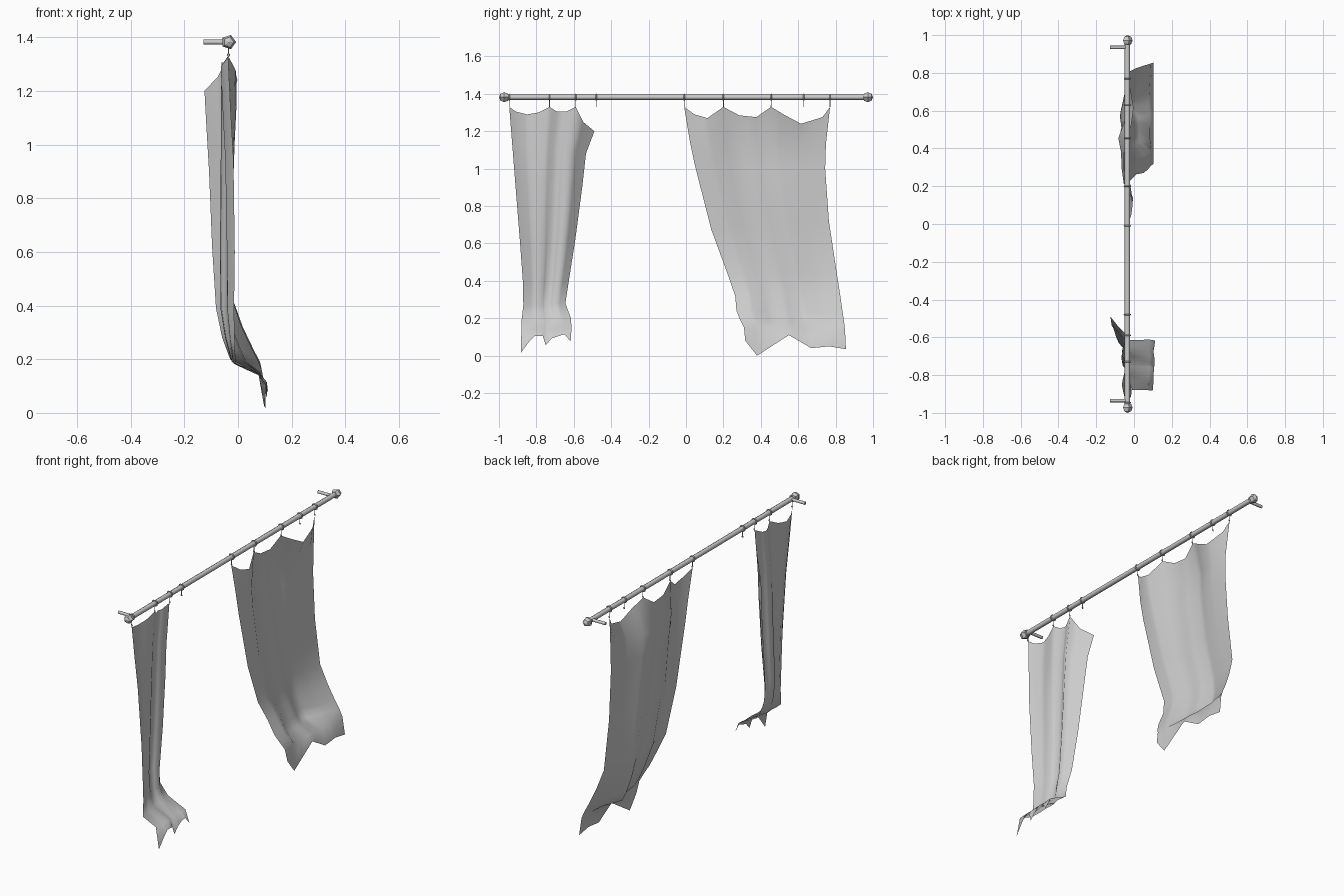
import bpy
import bmesh
import math
from mathutils import Vector

cube = bpy.data.objects.get("Cube")
if cube:
    bpy.data.objects.remove(cube, do_unlink=True)

ROD_X, ROD_Z = -0.035, 1.382

grey = bpy.data.materials.new("plain grey")
grey.use_nodes = True
COLOUR = (0.6, 0.6, 0.6, 1)
grey.diffuse_color = COLOUR
grey.node_tree.nodes["Principled BSDF"].inputs["Base Color"].default_value = COLOUR


def finish(obj, name, angle):
    obj.name = name
    obj.data.materials.clear()
    obj.data.materials.append(grey)
    bpy.ops.object.select_all(action="DESELECT")
    obj.select_set(True)
    bpy.context.view_layer.objects.active = obj
    bpy.ops.object.shade_smooth_by_angle(angle=math.radians(angle))


def bar(name, start, end, radius, sides):
    a, b = Vector(start), Vector(end)
    bpy.ops.mesh.primitive_cylinder_add(vertices=sides, radius=radius,
                                        depth=(b - a).length, location=(a + b) / 2)
    obj = bpy.context.object
    obj.rotation_euler = (b - a).to_track_quat("Z", "Y").to_euler()
    finish(obj, name, 50)


def ring(name, y, z, major, minor):
    bpy.ops.mesh.primitive_torus_add(major_segments=10, minor_segments=5,
                                     major_radius=major, minor_radius=minor,
                                     location=(ROD_X, y, z),
                                     rotation=(math.pi / 2, 0, 0))
    finish(bpy.context.object, name, 60)


def sample(points, u):
    """Linear interpolation along (u, value) pairs."""
    for (u0, v0), (u1, v1) in zip(points, points[1:]):
        if u <= u1:
            return v0 + (v1 - v0) * (u - u0) / (u1 - u0)
    return points[-1][1]


def normalised(points):
    y0, y1 = points[0][0], points[-1][0]
    return [((y - y0) / (y1 - y0), z) for y, z in points]


def curtain(name, top, bottom, rows, top_folds, body_folds):
    """Sheet between a scalloped top and a ragged hem.
    rows: left y, left z, right y, right z, x, top fold weight, body fold weight."""
    upper, lower = normalised(top), normalised(bottom)
    us = sorted({round(p[0], 3) for p in upper + lower})
    bm = bmesh.new()
    grid = []
    for i, (ly, lz, ry, rz, x, wt, wb) in enumerate(rows):
        line = []
        for u in us:
            z = lz + (rz - lz) * u
            if i == 0:
                z = sample(upper, u)
            elif i == len(rows) - 1:
                z = sample(lower, u)
            fold = wt * sample(top_folds, u) + wb * sample(body_folds, u)
            line.append(bm.verts.new((x + fold, ly + (ry - ly) * u, z)))
        grid.append(line)
    for a, b in zip(grid, grid[1:]):
        for j in range(len(us) - 1):
            bm.faces.new((b[j], b[j + 1], a[j + 1], a[j]))
    mesh = bpy.data.meshes.new(name)
    bm.to_mesh(mesh)
    bm.free()
    obj = bpy.data.objects.new(name, mesh)
    bpy.context.collection.objects.link(obj)
    finish(obj, name, 100)


# Rod with faceted end knobs and wall brackets
bar("curtain_rod", (ROD_X, -0.96, ROD_Z), (ROD_X, 0.96, ROD_Z), 0.014, 8)
for side, word in ((-1, "front"), (1, "back")):
    bpy.ops.mesh.primitive_uv_sphere_add(segments=5, ring_count=4, radius=0.028,
                                         location=(ROD_X, side * 0.972, ROD_Z),
                                         rotation=(math.pi / 2, math.pi / 2, 0))
    finish(bpy.context.object, word + "_end_knob", 20)
    bar(word + "_wall_bracket", (-0.128, side * 0.935, ROD_Z),
        (ROD_X, side * 0.935, ROD_Z), 0.009, 8)

# Rings with hanging hooks
for y in (-0.945, -0.73, -0.59, -0.48, -0.01, 0.2, 0.455, 0.63, 0.77):
    ring("rod_ring", y, ROD_Z, 0.016, 0.004)
    bar("hook_wire", (ROD_X, y, ROD_Z - 0.014), (ROD_X, y, 1.338), 0.002, 5)
    ring("hook_eye", y, 1.334, 0.004, 0.002)

# Narrow curtain, loose at one top corner
curtain(
    "narrow_curtain",
    [(-0.945, 1.33), (-0.91, 1.305), (-0.85, 1.29), (-0.79, 1.3), (-0.73, 1.33),
     (-0.69, 1.305), (-0.64, 1.305), (-0.59, 1.33), (-0.55, 1.25), (-0.49, 1.2)],
    [(-0.883, 0.015), (-0.835, 0.08), (-0.81, 0.105), (-0.766, 0.105),
     (-0.75, 0.056), (-0.718, 0.093), (-0.649, 0.115), (-0.617, 0.075)],
    [(-0.945, 1.33, -0.49, 1.2, -0.037, 1, 0),
     (-0.93, 1.14, -0.535, 1.08, -0.037, 0.8, 0.3),
     (-0.915, 0.95, -0.555, 0.9, -0.038, 0.5, 0.7),
     (-0.887, 0.6, -0.592, 0.62, -0.042, 0.2, 1),
     (-0.871, 0.38, -0.628, 0.39, -0.045, 0, 1),
     (-0.87, 0.27, -0.645, 0.28, -0.033, 0, 0.7),
     (-0.88, 0.18, -0.615, 0.2, -0.018, 0, 0.3),
     (-0.88, 0.14, -0.612, 0.145, 0.08, 0, -0.1),
     (-0.883, 0.015, -0.617, 0.075, 0.105, 0, -0.2)],
    [(0, 0), (0.1, -0.02), (0.22, -0.028), (0.47, 0), (0.62, -0.025),
     (0.78, 0.0), (0.88, -0.045), (1, -0.088)],
    [(0, 0.03), (0.22, 0.005), (0.4, 0.005), (0.5, -0.015), (0.62, -0.02),
     (0.78, 0.008), (1, -0.037)])

# Wide curtain, drifting sideways towards the hem
curtain(
    "wide_curtain",
    [(-0.01, 1.33), (0.045, 1.29), (0.114, 1.27), (0.2, 1.33), (0.285, 1.285),
     (0.375, 1.275), (0.455, 1.33), (0.53, 1.285), (0.615, 1.24),
     (0.73, 1.275), (0.77, 1.33)],
    [(0.317, 0.08), (0.38, 0), (0.55, 0.11), (0.67, 0.04),
     (0.765, 0.05), (0.855, 0.035)],
    [(-0.01, 1.33, 0.77, 1.33, -0.037, 1, 0),
     (0.02, 1.15, 0.748, 1.13, -0.037, 0.6, 0.9),
     (0.047, 1.02, 0.744, 1.0, -0.036, 0.4, 0.8),
     (0.135, 0.675, 0.764, 0.72, -0.036, 0.1, 0.6),
     (0.225, 0.43, 0.807, 0.435, -0.034, 0, 0.8),
     (0.263, 0.32, 0.825, 0.32, 0, 0, 1.2),
     (0.27, 0.24, 0.838, 0.23, 0.036, 0, 1.4),
     (0.29, 0.19, 0.845, 0.18, 0.06, 0, 1.5),
     (0.31, 0.15, 0.85, 0.14, 0.088, 0, 0.2),
     (0.317, 0.08, 0.855, 0.035, 0.103, 0, 0)],
    [(0, 0), (0.08, 0.025), (0.16, 0.03), (0.27, 0), (0.38, -0.015),
     (0.5, -0.015), (0.6, 0), (0.7, 0.025), (0.8, 0.035), (0.95, 0.015), (1, 0)],
    [(0, 0.01), (0.16, 0.015), (0.27, -0.02), (0.5, -0.025),
     (0.6, -0.052), (0.8, -0.02), (1, 0.01)])
